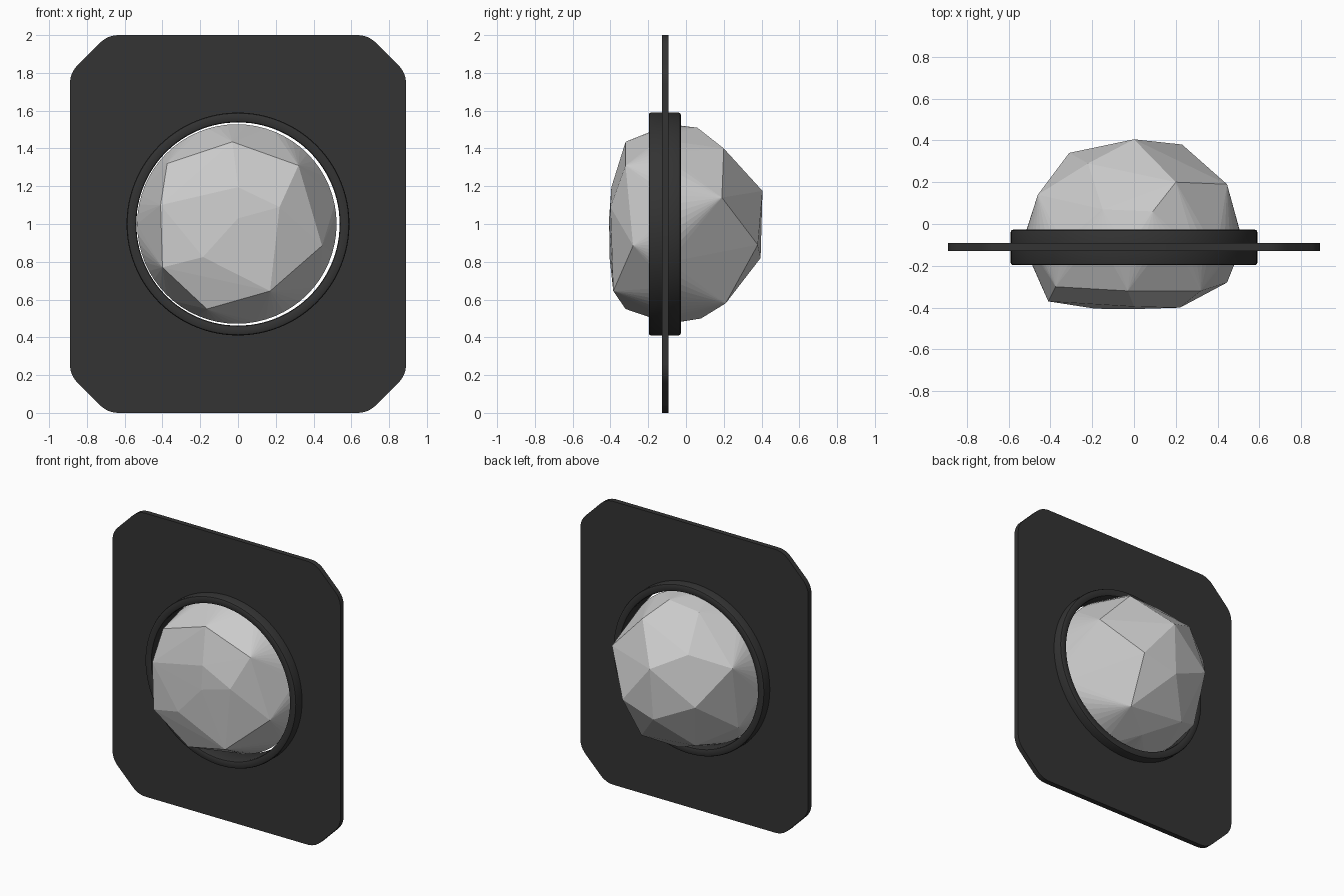
import bpy, bmesh
from math import sin, cos, pi
from mathutils import Vector

if "Cube" in bpy.data.objects:
    bpy.data.objects.remove(bpy.data.objects["Cube"])

dark = bpy.data.materials.new("dark_metal")
dark.diffuse_color = (0.033, 0.033, 0.033, 1)
dark.use_nodes = True
dark.node_tree.nodes["Principled BSDF"].inputs["Base Color"].default_value = dark.diffuse_color


def finish(name, bm, mat=None):
    bmesh.ops.recalc_face_normals(bm, faces=bm.faces)
    me = bpy.data.meshes.new(name)
    bm.to_mesh(me)
    bm.free()
    ob = bpy.data.objects.new(name, me)
    bpy.context.collection.objects.link(ob)
    if mat:
        me.materials.append(mat)
    return ob


def smooth(ob, angle):
    bpy.ops.object.select_all(action='DESELECT')
    ob.select_set(True)
    bpy.context.view_layer.objects.active = ob
    bpy.ops.object.shade_smooth_by_angle(angle=angle)


def circle(r, y, n, cx=0.0):
    return [Vector((cx + r * cos(2 * pi * i / n), y, 1 + r * sin(2 * pi * i / n)))
            for i in range(n)]


# flat backing plate: octagon with softened corners and a round hole
W, H, C, T = 0.89, 1.0, 0.20, 0.06
octagon = [Vector(p) for p in ((W, H - C), (W - C, H), (C - W, H), (-W, H - C),
                               (-W, C - H), (C - W, -H), (W - C, -H), (W, C - H))]
outline = []
for i, p in enumerate(octagon):
    a = p + (octagon[i - 1] - p).normalized() * T
    b = p + (octagon[(i + 1) % 8] - p).normalized() * T
    for k in range(7):
        t = k / 6
        q = a * (1 - t) ** 2 + p * 2 * t * (1 - t) + b * t * t
        outline.append(Vector((q.x, -0.128, q.y + 1)))
bm = bmesh.new()
edges = []
for loop in (outline, circle(0.565, -0.128, 64)):
    vs = [bm.verts.new(p) for p in loop]
    edges += [bm.edges.new((vs[i - 1], vs[i])) for i in range(len(vs))]
bmesh.ops.triangle_fill(bm, edges=edges, use_beauty=True)
ext = bmesh.ops.extrude_face_region(bm, geom=bm.faces[:])
bmesh.ops.translate(bm, vec=(0, 0.036, 0),
                    verts=[g for g in ext["geom"] if isinstance(g, bmesh.types.BMVert)])
plate = finish("backing_plate", bm, dark)
smooth(plate, 0.5)

# collar ring: bevelled rectangular section swept round the hole
r0, r1, y0, y1, b = 0.538, 0.59, -0.197, -0.027, 0.012
section = [(r1 - b, y0), (r1 - b * .3, y0 + b * .3), (r1, y0 + b),
           (r1, y1 - b), (r1 - b * .3, y1 - b * .3), (r1 - b, y1),
           (r0 + b, y1), (r0 + b * .3, y1 - b * .3), (r0, y1 - b),
           (r0, y0 + b), (r0 + b * .3, y0 + b * .3), (r0 + b, y0)]
N = 96
bm = bmesh.new()
loops = [[bm.verts.new(p) for p in circle(r, y, N)] for r, y in section]
for j in range(len(loops)):
    for i in range(N):
        bm.faces.new((loops[j - 1][i - 1], loops[j - 1][i], loops[j][i], loops[j][i - 1]))
smooth(finish("collar_ring", bm, dark), 0.6)

# faceted stone: hull of a round girdle with front and back facet corners
front = [(-.375, -.30, 1.32), (-.41, -.37, 1.10), (-.40, -.37, .77), (-.165, -.32, .55),
         (.17, -.385, .645), (.445, -.28, .885), (.32, -.32, 1.31), (-.03, -.32, 1.435),
         (0, -.395, 1.195), (.22, -.40, 1.09), (0, -.407, 1.03), (-.185, -.405, .825)]
back = [(0, .405, 1.175), (-.02, .395, .82), (.445, .19, 1.14), (.20, .20, 1.40),
        (.09, .06, 1.51), (-.22, .29, 1.29), (-.15, .07, 1.49), (-.46, .14, 1.20),
        (-.31, .34, .96), (.23, .38, .89), (-.22, .21, .62), (-.45, .06, .75),
        (.20, .21, .58), (0, .08, .50)]
bm = bmesh.new()
for p in front + back + circle(0.528, -0.09, 64, -0.006):
    bm.verts.new(p)
hull = bmesh.ops.convex_hull(bm, input=bm.verts[:])
junk = {g for g in hull["geom_interior"] + hull["geom_unused"]
        if isinstance(g, bmesh.types.BMVert)}
bmesh.ops.delete(bm, geom=list(junk), context='VERTS')
finish("faceted_stone", bm)
